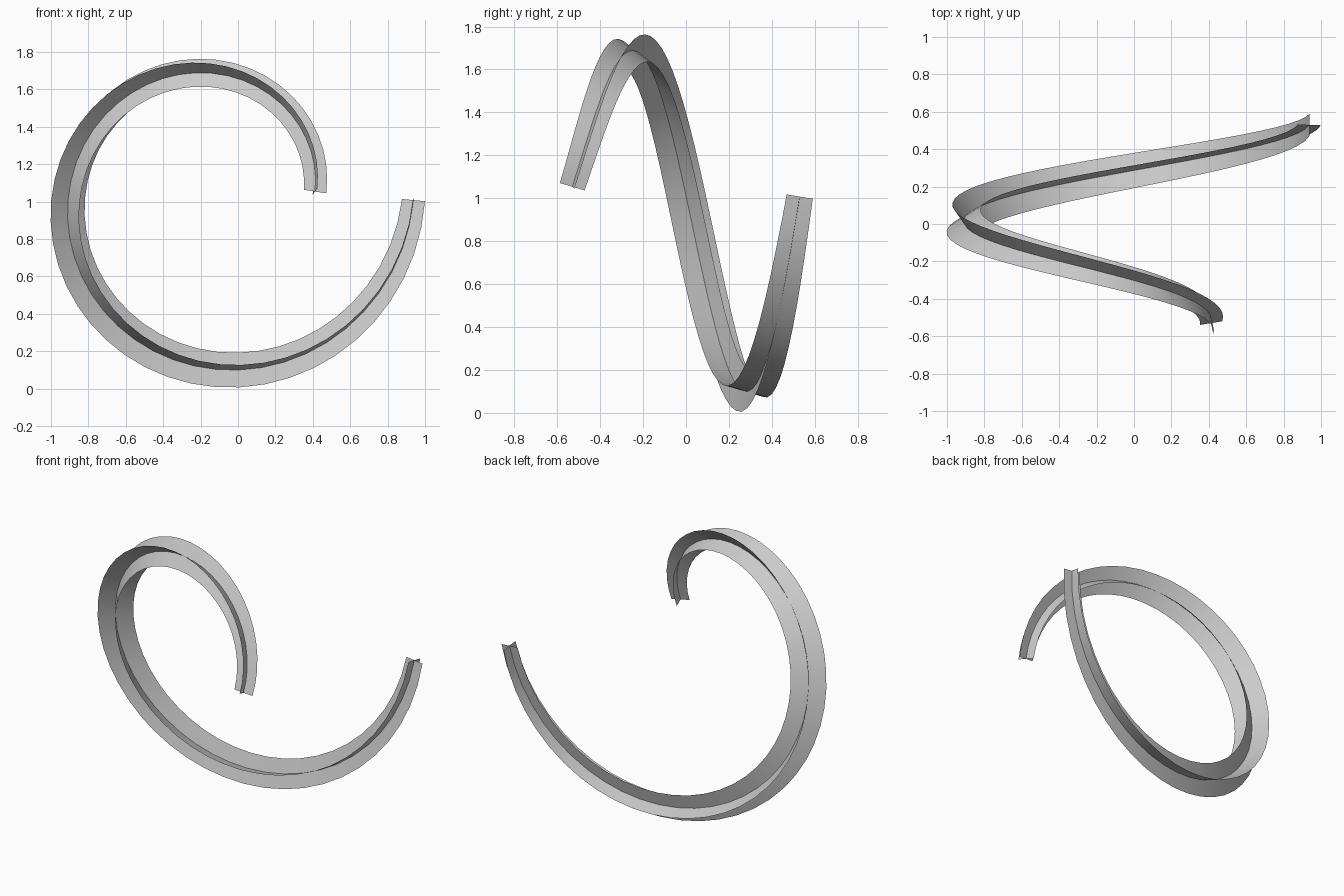
import bpy, bmesh
from math import sin, cos, pi, radians
from mathutils import Vector

cube = bpy.data.objects.get("Cube")
if cube:
    bpy.data.objects.remove(cube, do_unlink=True)

# Plain grey material
grey = bpy.data.materials.new("light_grey")
grey.use_nodes = True
colour = (0.6, 0.6, 0.6, 1)
grey.diffuse_color = colour
grey.node_tree.nodes["Principled BSDF"].inputs["Base Color"].default_value = colour

STEPS = 48
START, END = radians(3), radians(359)


def path(t):
    """Point on the widening spiral, running from front to back."""
    a = START + (END - START) * t
    r = 0.5245 + 0.532 * a / (2 * pi)
    return Vector((-0.1165 + r * cos(a), -0.53 + 1.06 * t, 1.026 + r * sin(a)))


def width(t):
    """Ribbon width, narrow at both ends."""
    return 0.123 + 0.096 * sin(pi * t ** 1.15)


# Twist-free frames carried along the path
frames = []
for i in range(STEPS + 1):
    t = i / STEPS
    tangent = (path(t + 0.001) - path(t - 0.001)).normalized()
    if i == 0:
        side = Vector((cos(radians(12)), sin(radians(12)), 0))
    else:
        side = frames[-1][2].copy()
        side.rotate(frames[-1][1].rotation_difference(tangent))
    side = (side - tangent * side.dot(tangent)).normalized()
    frames.append((path(t), tangent, side, width(t) / 2))


def ribbon(name, crossed):
    bm = bmesh.new()
    rows = []
    for centre, tangent, side, half in frames:
        across = tangent.cross(side) if crossed else side
        rows.append([bm.verts.new(centre + across * half * s) for s in (-1, 1)])
    for a, b in zip(rows, rows[1:]):
        bm.faces.new((a[0], a[1], b[1], b[0])).smooth = True
    mesh = bpy.data.meshes.new(name)
    bm.to_mesh(mesh)
    bm.free()
    mesh.materials.append(grey)
    bpy.context.collection.objects.link(bpy.data.objects.new(name, mesh))


# Two ribbons crossing at right angles along the same path
ribbon("spiral_ribbon", False)
ribbon("crossing_ribbon", True)
